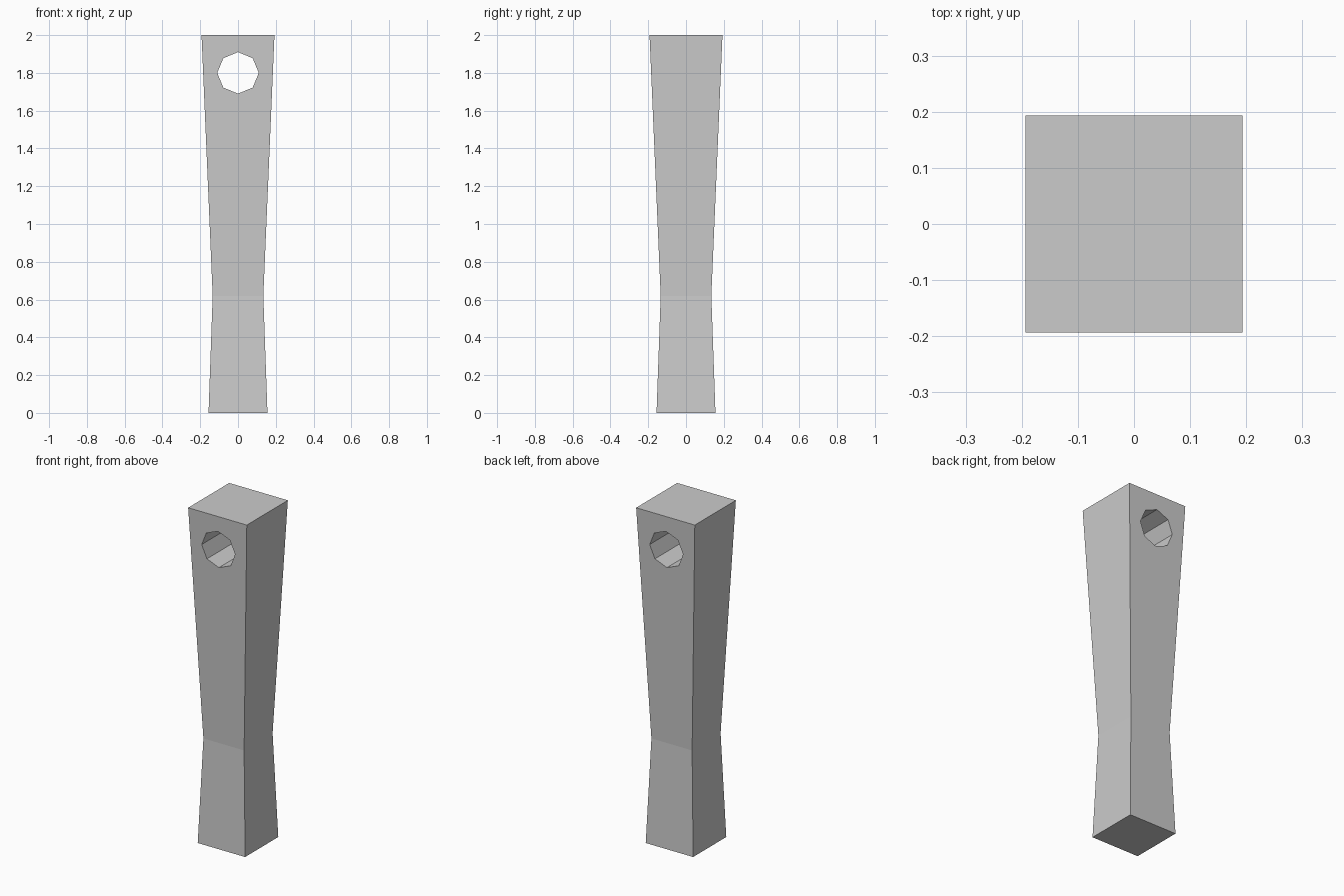
import bpy, bmesh, math

if "Cube" in bpy.data.objects:
    bpy.data.objects.remove(bpy.data.objects["Cube"])

# Post: square rings (height, half width) joined into a waisted column
rings = [(0.0, 0.156), (0.62, 0.134), (2.0, 0.193)]
bm = bmesh.new()
loops = [[bm.verts.new((sx * h, sy * h, z))
          for sx, sy in ((-1, -1), (1, -1), (1, 1), (-1, 1))]
         for z, h in rings]
for low, high in zip(loops, loops[1:]):
    for i in range(4):
        j = (i + 1) % 4
        bm.faces.new((low[i], low[j], high[j], high[i]))
bm.faces.new(loops[0][::-1])
bm.faces.new(loops[-1])
mesh = bpy.data.meshes.new("post")
bm.to_mesh(mesh)
bm.free()
post = bpy.data.objects.new("post", mesh)
bpy.context.collection.objects.link(post)

# Octagonal hole running front to back near the top
bpy.ops.mesh.primitive_cylinder_add(vertices=8, radius=0.11, depth=1,
                                    location=(0, 0, 1.8),
                                    rotation=(math.pi / 2, 0, 0))
cutter = bpy.context.object
cutter.name = "hole_cutter"
cut = post.modifiers.new("hole", 'BOOLEAN')
cut.operation = 'DIFFERENCE'
cut.solver = 'EXACT'
cut.object = cutter

# Apply the cut and discard the cutter
bpy.context.view_layer.objects.active = post
bpy.ops.object.modifier_apply(modifier="hole")
bpy.data.objects.remove(cutter)
